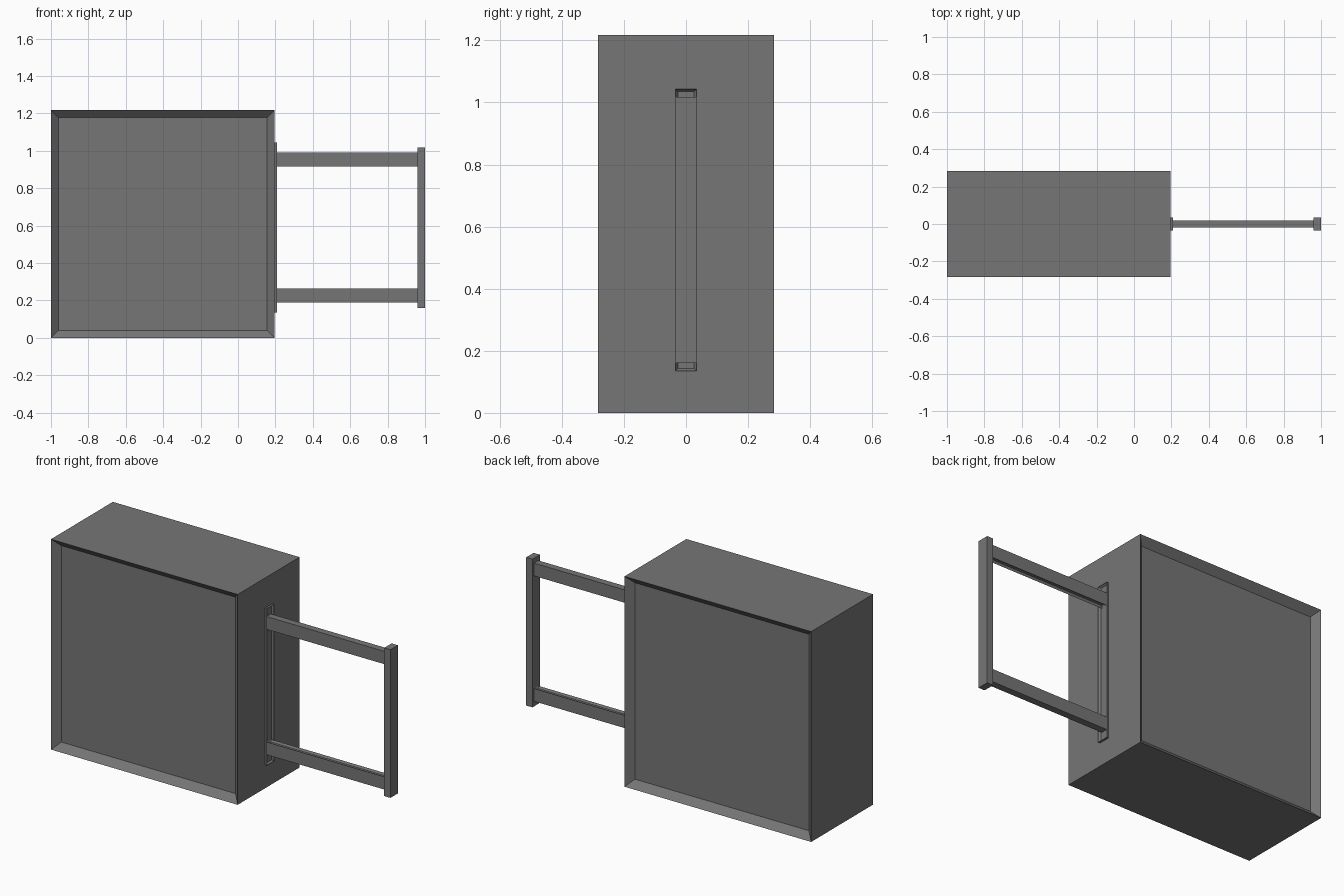
import bpy
import bmesh
from mathutils import Matrix, Vector

if "Cube" in bpy.data.objects:
    bpy.data.objects.remove(bpy.data.objects["Cube"], do_unlink=True)

GREY = (0.18, 0.18, 0.18, 1)
grey = bpy.data.materials.new("dark grey")
grey.use_nodes = True
grey.diffuse_color = GREY
grey.node_tree.nodes["Principled BSDF"].inputs["Base Color"].default_value = GREY


def block(name, low, high, inset=None):
    """Box between two corners; inset = (directions, margin, depth) sinks a panel in those faces."""
    low, high = Vector(low), Vector(high)
    bm = bmesh.new()
    bmesh.ops.create_cube(bm, size=1, matrix=Matrix.Translation((low + high) / 2)
                          @ Matrix.Diagonal((high - low).to_4d()))
    bm.normal_update()
    if inset:
        directions, margin, depth = inset
        for direction in directions:
            face = max(bm.faces, key=lambda f: f.normal.dot(Vector(direction)) * f.calc_area())
            bmesh.ops.inset_individual(bm, faces=[face], thickness=margin)
            bmesh.ops.translate(bm, verts=face.verts, vec=-depth * Vector(direction))
            bm.normal_update()
    mesh = bpy.data.meshes.new(name)
    bm.to_mesh(mesh)
    bm.free()
    mesh.materials.append(grey)
    obj = bpy.data.objects.new(name, mesh)
    bpy.context.collection.objects.link(obj)
    return obj


SIDE = 0.196      # right-hand wall of the case
BAR = 0.96        # inner face of the grip
HALF = 0.034      # half width of the grip and the socket

# Case with a recessed panel front and back
block("case", (-1, -0.283, 0), (SIDE, 0.283, 1.218),
      (((0, -1, 0), (0, 1, 0)), 0.057, 0.037))

# Slotted socket plate on the side wall
block("handle_socket", (SIDE - 0.002, -HALF, 0.135), (SIDE + 0.012, HALF, 1.043),
      (((1, 0, 0),), 0.011, 0.011))

# Two arms, grooved on the sides that face each other
for name, bottom, top, inward in (("lower_arm", 0.19, 0.264, 1), ("upper_arm", 0.916, 0.99, -1)):
    block(name, (SIDE, -0.02, bottom), (BAR, 0.02, top),
          (((0, 0, inward),), 0.01, 0.012))

# Upright grip joining the arms
block("grip", (BAR, -HALF, 0.16), (1, HALF, 1.018))
